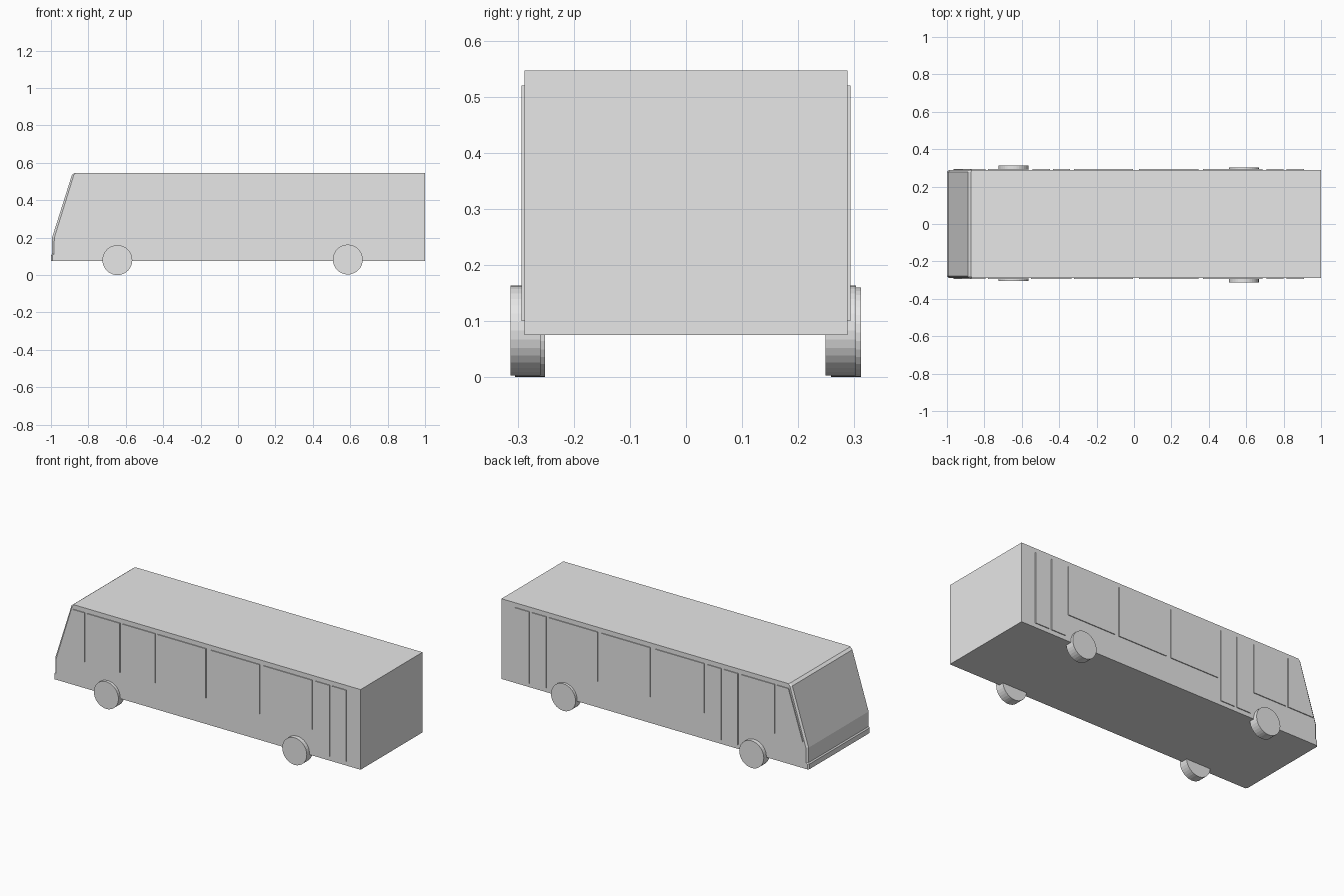
import bpy, bmesh, math

cube = bpy.data.objects.get("Cube")
if cube:
    bpy.data.objects.remove(cube, do_unlink=True)

grey = bpy.data.materials.new("plain grey")
grey.use_nodes = True
grey.diffuse_color = (0.8, 0.8, 0.8, 1)
grey.node_tree.nodes["Principled BSDF"].inputs["Base Color"].default_value = (0.8, 0.8, 0.8, 1)

HALF = 0.288      # half width of the body
BASE, ROOF = 0.075, 0.547
SILL, HEAD, DOOR_FOOT = 0.23, 0.52, 0.1


def finish(name, bm):
    bmesh.ops.recalc_face_normals(bm, faces=bm.faces)
    mesh = bpy.data.meshes.new(name)
    bm.to_mesh(mesh)
    bm.free()
    mesh.materials.append(grey)
    obj = bpy.data.objects.new(name, mesh)
    bpy.context.collection.objects.link(obj)
    return obj


def panel(name, outline, side):
    """Thin plate on one flank, outlined in x and z."""
    bm = bmesh.new()
    rings = []
    for y in (HALF - 0.002, HALF + 0.005):
        rings.append([bm.verts.new((x, side * y, z)) for x, z in outline])
    inner, outer = rings
    bm.faces.new(inner)
    bm.faces.new(outer)
    n = len(outline)
    for i in range(n):
        j = (i + 1) % n
        bm.faces.new((inner[i], inner[j], outer[j], outer[i]))
    finish(name, bm)


def box_panel(name, x0, x1, foot, side):
    panel(name, [(x0, foot), (x1, foot), (x1, HEAD), (x0, HEAD)], side)


# Body: stacked horizontal outlines with narrow chamfers beside the nose
rows = [  # height, nose x, x where the full width begins
    (BASE, -1.0, -0.992),
    (0.105, -1.0, -0.992),
    (0.112, -0.994, -0.984),
    (0.2, -0.994, -0.982),
    (0.535, -0.888, -0.878),
    (ROOF, -0.872, -0.866),
]
bm = bmesh.new()
loops = []
for z, nose, flank in rows:
    points = [(nose, 0.279), (nose, -0.279), (flank, -HALF),
              (1, -HALF), (1, HALF), (flank, HALF)]
    loops.append([bm.verts.new((x, y, z)) for x, y in points])
for low, high in zip(loops, loops[1:]):
    for i in range(6):
        j = (i + 1) % 6
        bm.faces.new((low[i], low[j], high[j], high[i]))
bm.faces.new(loops[0])
bm.faces.new(loops[-1])
bmesh.ops.dissolve_limit(bm, angle_limit=0.01, verts=bm.verts, edges=bm.edges)
finish("body", bm)

# Windows and doors of both flanks
for side, label in ((1, "left"), (-1, "right")):
    panel(label + "_cab_window",
          [(-0.965, SILL), (-0.795, SILL), (-0.795, HEAD), (-0.872, HEAD)], side)
    box_panel(label + "_front_window", -0.78, -0.565, SILL, side)
    for i, x in enumerate((-0.322, 0.028, 0.37)):
        box_panel(f"{label}_main_window_{i + 1}", x, x + 0.317, SILL, side)
    for i, x in enumerate((0.708, 0.816)):
        box_panel(f"{label}_rear_door_{i + 1}", x, x + 0.092, DOOR_FOOT, side)
    if side > 0:
        for i, x in enumerate((-0.542, -0.434)):
            box_panel(f"{label}_middle_door_{i + 1}", x, x + 0.092, DOOR_FOOT, side)
    else:
        box_panel(label + "_middle_window", -0.55, -0.335, SILL, side)

# Wheels
for name, x, y, z in (("front_left_wheel", -0.645, 0.285, 0.08),
                      ("front_right_wheel", -0.645, -0.278, 0.08),
                      ("rear_left_wheel", 0.587, 0.276, 0.083),
                      ("rear_right_wheel", 0.587, -0.286, 0.083)):
    bpy.ops.mesh.primitive_cylinder_add(vertices=32, radius=0.08, depth=0.054,
                                        location=(x, y, z),
                                        rotation=(math.pi / 2, 0, 0))
    wheel = bpy.context.object
    wheel.name = name
    wheel.data.materials.append(grey)
